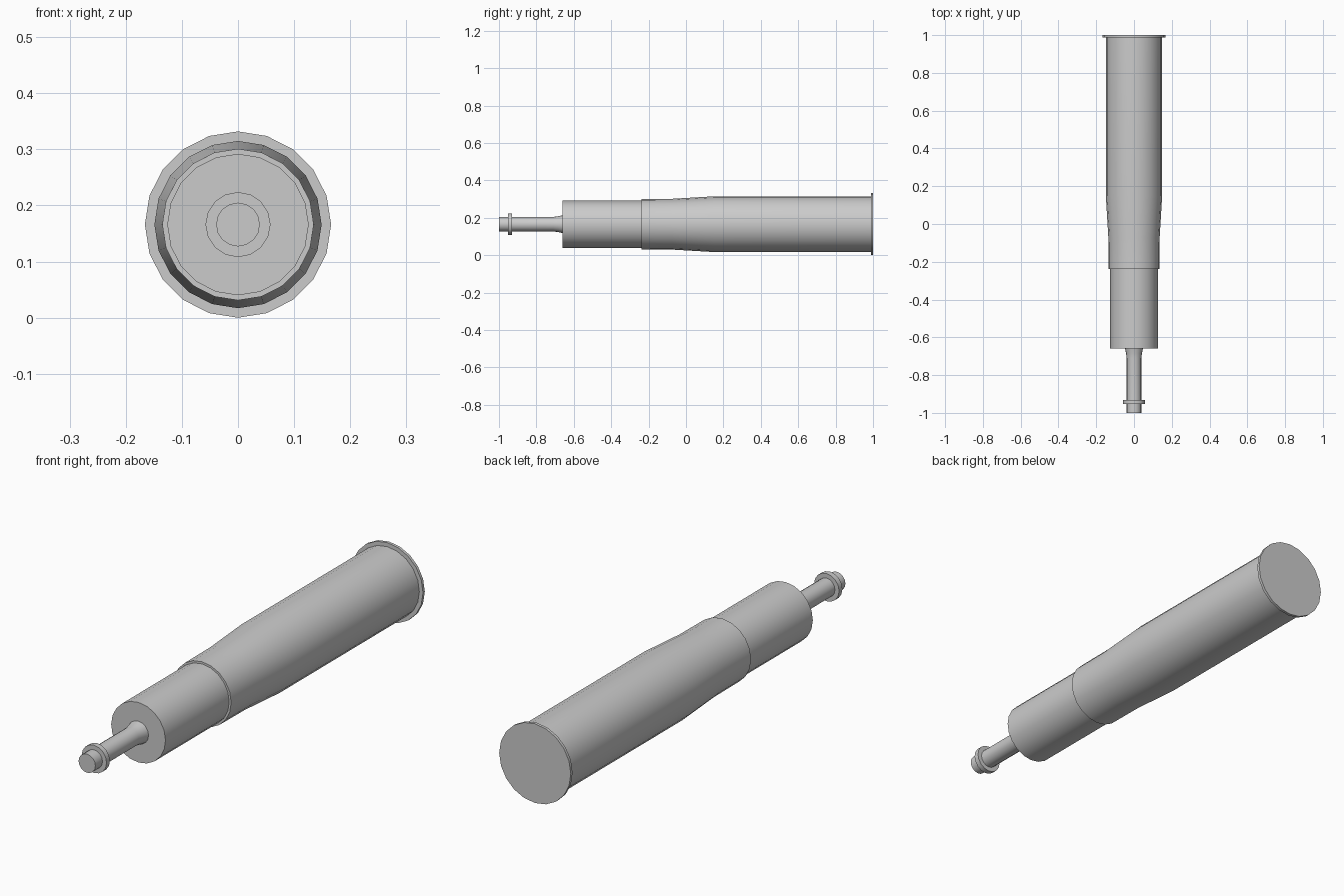
import bpy
import bmesh
from math import sin, cos, tau, radians

if "Cube" in bpy.data.objects:
    bpy.data.objects.remove(bpy.data.objects["Cube"], do_unlink=True)

AXIS_Z = 0.166

grey = bpy.data.materials.new("plain grey")
grey.use_nodes = True
colour = (0.6, 0.6, 0.6, 1)
grey.diffuse_color = colour
grey.node_tree.nodes["Principled BSDF"].inputs["Base Color"].default_value = colour


def lathe(name, profile, sides):
    """Turn a (y, radius) profile about the long axis and cap both ends."""
    bm = bmesh.new()
    rings = []
    for y, r in profile:
        rings.append([bm.verts.new((r * sin(tau * i / sides), y, r * cos(tau * i / sides)))
                      for i in range(sides)])
    for a, b in zip(rings, rings[1:]):
        for i in range(sides):
            j = (i + 1) % sides
            bm.faces.new((a[i], a[j], b[j], b[i]))
    bm.faces.new(rings[0])
    bm.faces.new(rings[-1])
    bmesh.ops.recalc_face_normals(bm, faces=bm.faces)
    mesh = bpy.data.meshes.new(name)
    bm.to_mesh(mesh)
    bm.free()
    mesh.materials.append(grey)
    obj = bpy.data.objects.new(name, mesh)
    obj.location.z = AXIS_Z
    bpy.context.collection.objects.link(obj)
    bpy.ops.object.select_all(action="DESELECT")
    obj.select_set(True)
    bpy.context.view_layer.objects.active = obj
    bpy.ops.object.shade_smooth_by_angle(angle=radians(30))
    return obj


# Slim nose rod with a collar and a flared foot
lathe("nose_rod", [(-1, 0.039), (-0.953, 0.039), (-0.953, 0.058), (-0.931, 0.058),
                   (-0.931, 0.039), (-0.71, 0.039), (-0.685, 0.042), (-0.658, 0.048)], 16)

# Straight front cylinder
lathe("front_cylinder", [(-0.66, 0.126), (-0.23, 0.126)], 20)

# Tapered casing with a narrow neck and a thin rear rim
lathe("casing", [(-0.238, 0.135), (-0.07, 0.136), (0.15, 0.149), (0.988, 0.149),
                 (0.988, 0.166), (1, 0.166)], 20)
